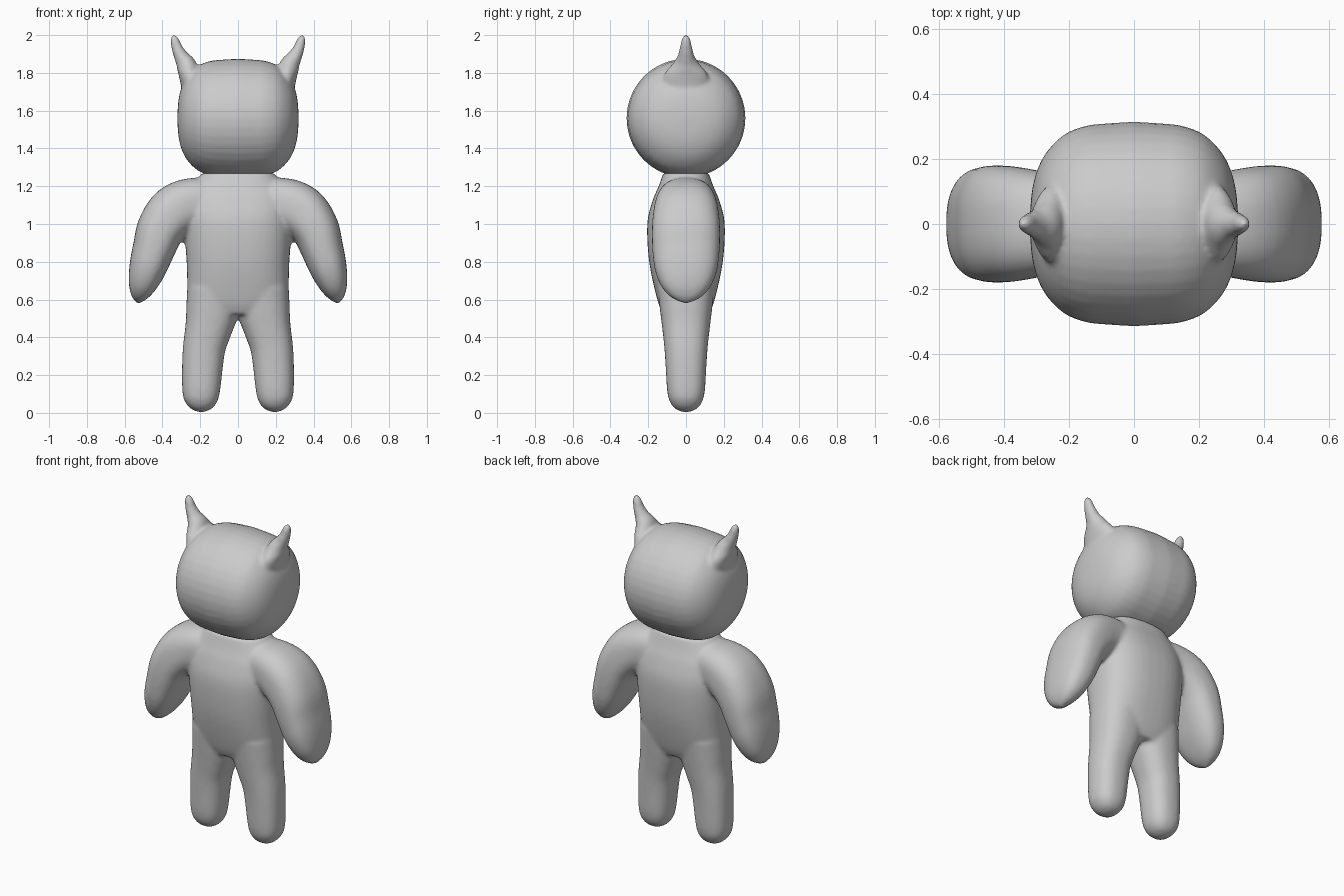
import bpy, math
from mathutils import Vector

if "Cube" in bpy.data.objects:
    bpy.data.objects.remove(bpy.data.objects["Cube"], do_unlink=True)

grey = bpy.data.materials.new("plain grey")
grey.use_nodes = True
grey.diffuse_color = (0.6, 0.6, 0.6, 1)
grey.node_tree.nodes["Principled BSDF"].inputs["Base Color"].default_value = (0.6, 0.6, 0.6, 1)

SIDES = 40


def refine(rings, steps=5):
    """Smoothly interpolate ring settings (x, z, half width, half depth)."""
    pts = [Vector(r) for r in rings]
    pts = [pts[0]] + pts + [pts[-1]]
    out = []
    for a, b, c, d in zip(pts, pts[1:], pts[2:], pts[3:]):
        for i in range(steps):
            t = i / steps
            out.append(b + (c - a) * (t / 2) + (a * 2 - b * 5 + c * 4 - d) * (t * t / 2)
                       + (b * 3 - a - c * 3 + d) * (t ** 3 / 2))
    return out + [pts[-1]]


def loft(rings, power, verts, faces, side=1):
    """Skin rounded rings along a path lying in the x-z plane."""
    start = len(verts)
    for i, (x, z, w, d) in enumerate(rings):
        a, b = rings[max(i - 1, 0)], rings[min(i + 1, len(rings) - 1)]
        tangent = Vector((b[0] - a[0], b[1] - a[1])).normalized()
        for k in range(SIDES):
            t = 2 * math.pi * k / SIDES
            c, s = math.cos(t), math.sin(t)
            u = math.copysign(abs(c) ** (2 / power), c) * max(w, 0.002)
            v = math.copysign(abs(s) ** (2 / power), s) * max(d, 0.002)
            verts.append((side * (x + tangent.y * u), v, z - tangent.x * u))
    new = []
    for i in range(len(rings) - 1):
        for k in range(SIDES):
            p, q = start + i * SIDES, (k + 1) % SIDES
            new.append((p + k, p + q, p + SIDES + q, p + SIDES + k))
    last = start + (len(rings) - 1) * SIDES
    new.append(tuple(reversed(range(start, start + SIDES))))
    new.append(tuple(range(last, last + SIDES)))
    faces += [f if side > 0 else f[::-1] for f in new]


def fused(name, verts, faces, rounds):
    """Make one object and melt its overlapping parts together."""
    mesh = bpy.data.meshes.new(name)
    mesh.from_pydata(verts, [], faces)
    mesh.materials.append(grey)
    obj = bpy.data.objects.new(name, mesh)
    bpy.context.collection.objects.link(obj)
    remesh = obj.modifiers.new("fuse", "REMESH")
    remesh.mode = "VOXEL"
    remesh.voxel_size = 0.011
    remesh.use_smooth_shade = True
    relax = obj.modifiers.new("relax", "SMOOTH")
    relax.factor = 0.5
    relax.iterations = rounds


# Body: torso, arms and legs
torso = [(0, 0.52, 0.2, 0.12), (0, 0.6, 0.26, 0.152), (0, 0.8, 0.272, 0.195),
         (0, 1.0, 0.285, 0.205), (0, 1.12, 0.28, 0.178), (0, 1.2, 0.24, 0.145),
         (0, 1.27, 0.19, 0.12)]
arm = [(0.08, 1.08, 0.14, 0.13), (0.22, 1.105, 0.14, 0.15), (0.33, 1.07, 0.14, 0.17),
       (0.405, 0.98, 0.128, 0.18), (0.445, 0.87, 0.113, 0.178), (0.48, 0.76, 0.098, 0.165),
       (0.508, 0.67, 0.073, 0.13), (0.524, 0.61, 0.04, 0.075), (0.53, 0.575, 0, 0)]
leg = [(0.195, 0, 0, 0), (0.195, 0.02, 0.052, 0.055), (0.195, 0.06, 0.086, 0.086),
       (0.195, 0.12, 0.1, 0.1), (0.188, 0.25, 0.108, 0.108), (0.178, 0.35, 0.113, 0.115),
       (0.155, 0.45, 0.125, 0.126), (0.138, 0.53, 0.138, 0.136), (0.12, 0.65, 0.15, 0.15)]
verts, faces = [], []
loft(refine(torso), 2.5, verts, faces)
for side in (1, -1):
    loft(refine(arm), 2.5, verts, faces, side)
    loft(refine(leg), 2.4, verts, faces, side)
fused("body", verts, faces, 9)

# Head: round slices from ear to ear, with a soft crease down the middle
half = refine([(0, 1.56, 0.315, 0.315), (0.08, 1.56, 0.31, 0.31), (0.15, 1.56, 0.302, 0.302),
               (0.22, 1.56, 0.272, 0.272), (0.28, 1.56, 0.205, 0.205),
               (0.312, 1.56, 0.115, 0.115), (0.322, 1.56, 0, 0)])
mirrored = [Vector((-r[0], r[1], r[2], r[3])) for r in reversed(half[1:])]
horn = [(0.235, 1.7, 0.06, 0.13), (0.258, 1.79, 0.055, 0.115), (0.275, 1.845, 0.052, 0.072),
        (0.3, 1.885, 0.039, 0.046), (0.322, 1.93, 0.03, 0.034), (0.335, 1.975, 0.023, 0.024),
        (0.338, 1.997, 0.012, 0.013), (0.339, 2.004, 0, 0)]
verts, faces = [], []
loft(mirrored + half, 2, verts, faces)
for side in (1, -1):
    loft(refine(horn), 2, verts, faces, side)
fused("horned_head", verts, faces, 5)
